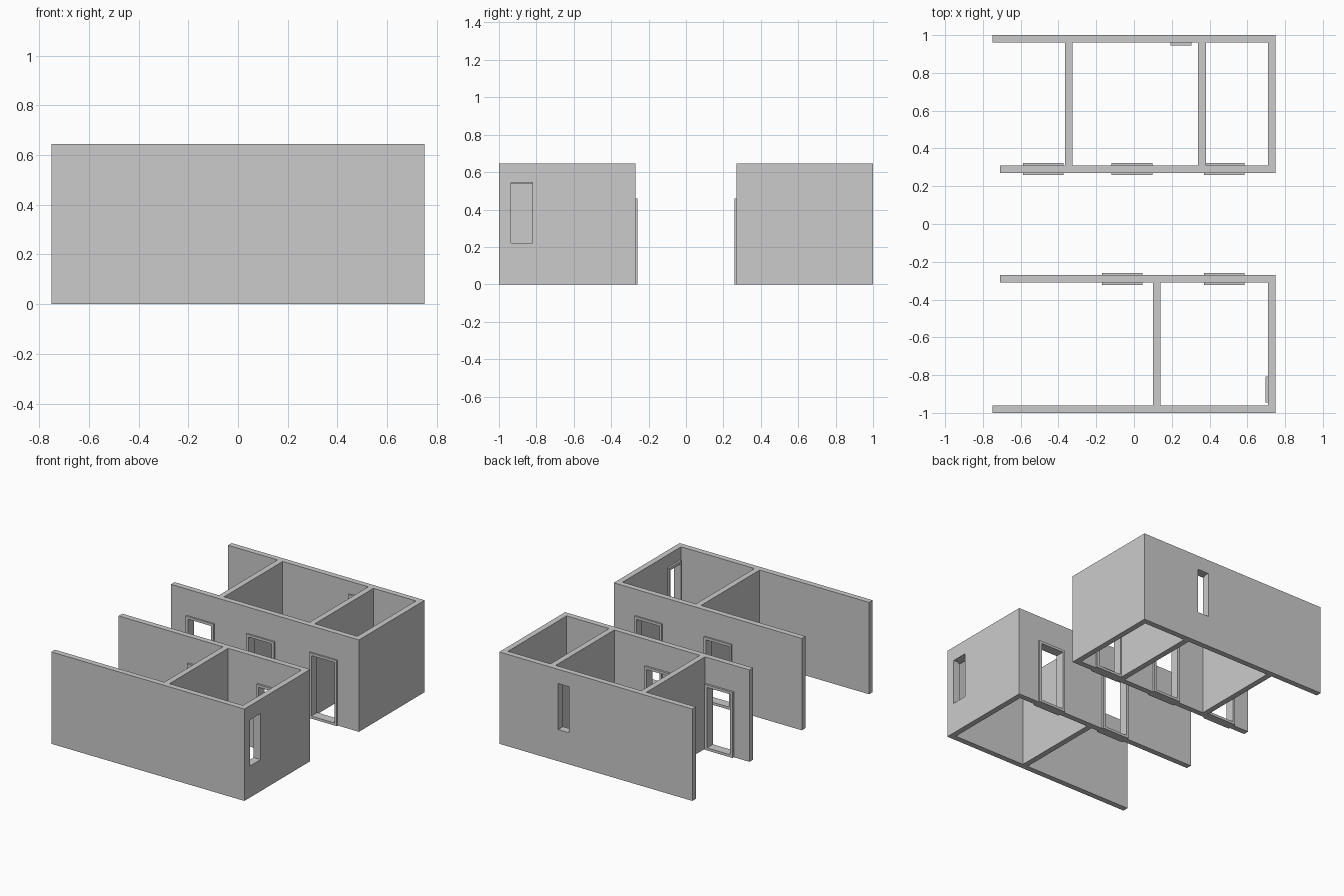
import bpy, bmesh

if "Cube" in bpy.data.objects:
    bpy.data.objects.remove(bpy.data.objects["Cube"])

H, T = 0.645, 0.04          # wall height and thickness


def extrude_outline(name, points, to_world, depth, hole=None):
    """Solid from a closed outline; with a hole outline it becomes a closed ring."""
    bm = bmesh.new()
    n = len(points)

    def ring(pts, d):
        return [bm.verts.new(to_world(u, v, d)) for u, v in pts]
    a, b = ring(points, 0), ring(points, depth)
    if hole:
        c, d = ring(hole, 0), ring(hole, depth)
    else:
        bm.faces.new(a)
        bm.faces.new(b)
    for i in range(n):
        j = (i + 1) % n
        bm.faces.new((a[i], a[j], b[j], b[i]))
        if hole:
            bm.faces.new((c[i], c[j], d[j], d[i]))
            bm.faces.new((a[i], a[j], c[j], c[i]))
            bm.faces.new((b[i], b[j], d[j], d[i]))
    bmesh.ops.recalc_face_normals(bm, faces=bm.faces)
    me = bpy.data.meshes.new(name)
    bm.to_mesh(me)
    bm.free()
    ob = bpy.data.objects.new(name, me)
    bpy.context.collection.objects.link(ob)
    return ob


def rect(u0, u1, v0, v1):
    return [(u0, v0), (u1, v0), (u1, v1), (u0, v1)]


def box(name, x0, x1, y0, y1, z0, z1):
    return extrude_outline(name, rect(x0, x1, y0, y1), lambda u, v, d: (u, v, z0 + d), z1 - z0)


def cut(wall, *bounds):
    cutter = box("opening_cutter", *bounds)
    mod = wall.modifiers.new("opening", 'BOOLEAN')
    mod.operation = 'DIFFERENCE'
    mod.solver = 'EXACT'
    mod.object = cutter
    cutter.hide_render = True
    cutter.hide_viewport = True
    cutter.display_type = 'WIRE'


def wing(name, s, partitions, doors):
    # U-shaped outer shell: long outer wall, end wall, corridor wall
    pts = [(-.75, 1), (.75, 1), (.75, .27), (-.71, .27), (-.71, .31),
           (.71, .31), (.71, .96), (-.75, .96)]
    shell = extrude_outline(name + "_walls", [(x, y * s) for x, y in pts],
                            lambda u, v, d: (u, v, d), H)
    # Room partitions
    for x in partitions:
        y0, y1 = sorted((.31 * s, .96 * s))
        box(name + "_partition", x - T / 2, x + T / 2, y0, y1, 0, H)
    # Door openings, each with a frame and threshold
    f = 0.018
    for x0, x1 in doors:
        y0, y1 = sorted((.2 * s, .4 * s))
        cut(shell, x0, x1, y0, y1, -.1, .46)
        extrude_outline(name + "_door_frame", rect(x0, x1, 0, .46),
                        lambda u, v, d: (u, (.259 + d) * s, v), .065,
                        rect(x0 + f, x1 - f, f, .46 - f))
    return shell


back = wing("back_wing", 1, [-.345, .36], [(-.588, -.372), (-.118, .098), (.37, .585)])
front = wing("front_wing", -1, [.12], [(-.17, .044), (.37, .585)])

# Window openings with inside trim
cut(back, .207, .293, .9, 1.1, .222, .545)
extrude_outline("back_window_trim", rect(.193, .304, .21, .557),
                lambda u, v, d: (u, .946 + d, v), .014,
                rect(.207, .293, .222, .537))
cut(front, .65, .85, -.936, -.821, .222, .545)
extrude_outline("side_window_trim", rect(-.945, -.807, .21, .557),
                lambda u, v, d: (.696 + d, u, v), .014,
                rect(-.936, -.821, .222, .537))
